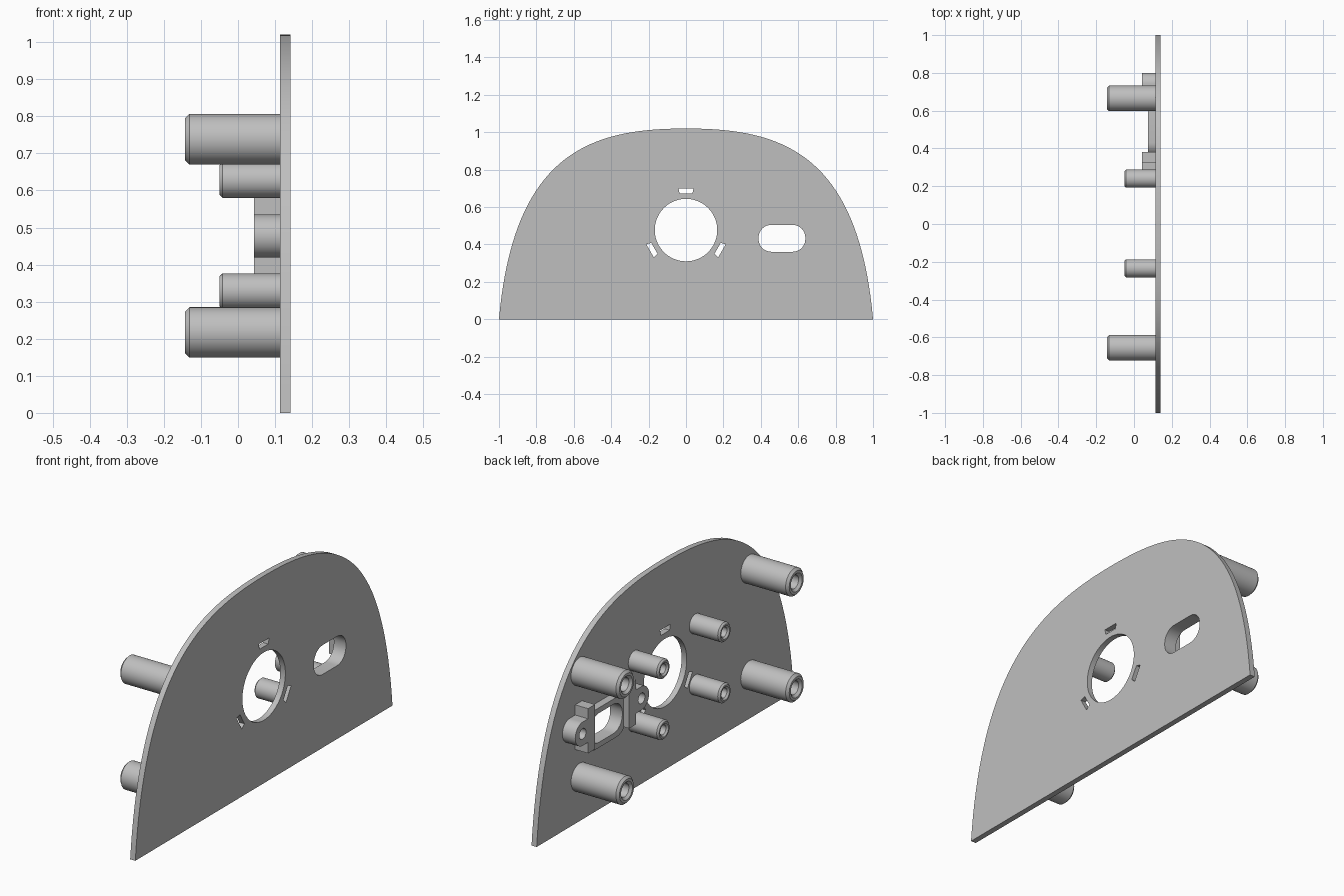
import bpy, bmesh, math
from mathutils import Matrix

cube = bpy.data.objects.get("Cube")
if cube:
    bpy.data.objects.remove(cube, do_unlink=True)

grey = bpy.data.materials.new("plain_grey")
grey.use_nodes = True
grey.diffuse_color = (0.52, 0.52, 0.52, 1)
grey.node_tree.nodes["Principled BSDF"].inputs["Base Color"].default_value = grey.diffuse_color

BACK, FRONT = 0.113, 0.141      # two faces of the panel along x
MID_Z = 0.477                   # height of the round opening
SLOT_Y, SLOT_Z = 0.513, 0.433   # centre of the oval opening


def finish(name, bm, angle=30):
    """Turn a bmesh into a shaded object."""
    bmesh.ops.remove_doubles(bm, verts=bm.verts, dist=1e-5)
    bmesh.ops.recalc_face_normals(bm, faces=bm.faces)
    mesh = bpy.data.meshes.new(name)
    bm.to_mesh(mesh)
    bm.free()
    mesh.materials.append(grey)
    obj = bpy.data.objects.new(name, mesh)
    bpy.context.collection.objects.link(obj)
    bpy.ops.object.select_all(action='DESELECT')
    obj.select_set(True)
    bpy.context.view_layer.objects.active = obj
    bpy.ops.object.shade_smooth_by_angle(angle=math.radians(angle))
    return obj


def slab(name, loops, x0, x1):
    """Extrude (y, z) loops along x; inner loops become holes."""
    curve = bpy.data.curves.new(name + "_outline", 'CURVE')
    curve.dimensions = '2D'
    curve.fill_mode = 'BOTH'
    curve.extrude = (x1 - x0) / 2
    for loop in loops:
        spline = curve.splines.new('POLY')
        spline.points.add(len(loop) - 1)
        for point, (y, z) in zip(spline.points, loop):
            point.co = (y, z, 0, 1)
        spline.use_cyclic_u = True
    helper = bpy.data.objects.new(name + "_outline", curve)
    bpy.context.collection.objects.link(helper)
    bpy.context.view_layer.update()
    deps = bpy.context.evaluated_depsgraph_get()
    mesh = bpy.data.meshes.new_from_object(helper.evaluated_get(deps))
    bm = bmesh.new()
    bm.from_mesh(mesh)
    bpy.data.objects.remove(helper, do_unlink=True)
    bpy.data.meshes.remove(mesh)
    # local x, y, z become world y, z, x
    turn = Matrix(((0, 0, 1, (x0 + x1) / 2), (1, 0, 0, 0), (0, 1, 0, 0), (0, 0, 0, 1)))
    bm.transform(turn)
    return finish(name, bm)


def arc(cy, cz, r, start=0, end=360, steps=48):
    count = steps if end - start == 360 else steps + 1
    angles = [math.radians(start + (end - start) * i / steps) for i in range(count)]
    return [(cy + r * math.cos(a), cz + r * math.sin(a)) for a in angles]


def stadium(half_w, half_h, r):
    """Rounded rectangle around the oval opening."""
    w, h = half_w - r, half_h - r
    pts = []
    for start, sy, sz in ((0, 1, 1), (90, -1, 1), (180, -1, -1), (270, 1, -1)):
        pts += arc(SLOT_Y + sy * w, SLOT_Z + sz * h, r, start, start + 90, 10)
    return pts


def post(name, y, z, radius, tip, bore):
    """Hollow post with a chamfered tip, revolved around the x axis."""
    c = radius * 0.17
    profile = [(BACK + 0.005, radius), (tip + c, radius), (tip, radius - c),
               (tip, bore * 1.35), (tip + c, bore), (BACK - 0.01, bore)]
    n = 40
    bm = bmesh.new()
    rings = [[bm.verts.new((x, y + py, z + pz)) for py, pz in arc(0, 0, r, steps=n)]
             for x, r in profile]
    for a, b in zip(rings, rings[1:]):
        for i in range(n):
            bm.faces.new((a[i], a[(i + 1) % n], b[(i + 1) % n], b[i]))
    bm.faces.new(rings[0])
    bm.faces.new(rings[-1])
    return finish(name, bm)


# Arched panel outline: one Bezier side, mirrored
ctrl = [(1, 0), (0.92, 0.9), (0.5, 1.02), (0, 1.02)]
side = []
for i in range(41):
    t = i / 40
    w = ((1 - t) ** 3, 3 * t * (1 - t) ** 2, 3 * t * t * (1 - t), t ** 3)
    side.append(tuple(sum(k * p[j] for k, p in zip(w, ctrl)) for j in (0, 1)))
outline = side + [(-y, z) for y, z in reversed(side[:-1])]

# Three small locking slots around the round opening
locks = []
for turn in (0, 120, 240):
    a = math.radians(turn)
    locks.append([(u * math.cos(a) - v * math.sin(a),
                   MID_Z + u * math.sin(a) + v * math.cos(a))
                  for u, v in ((-0.04, 0.222), (-0.034, 0.195), (0.034, 0.195), (0.04, 0.222))])

oval = stadium(0.125, 0.072, 0.068)
slab("panel", [outline, arc(0, MID_Z, 0.167, steps=72), oval] + locks, BACK, FRONT)

# Mounting posts
for side_name, big_y, small_y in (("rear", 0.665, 0.24), ("front", -0.655, -0.235)):
    for level, big_z, small_z in (("upper", 0.738, 0.628), ("lower", 0.217, 0.328)):
        post(f"{level}_{side_name}_large_post", big_y, big_z, 0.068, -0.143, 0.033)
        post(f"{level}_{side_name}_small_post", small_y, small_z, 0.048, -0.05, 0.024)

# Low rim around the oval opening
slab("oval_rim", [stadium(0.153, 0.098, 0.07), oval], 0.075, BACK + 0.005)

# Side brackets with a rounded screw ear, mirrored about the opening
for name, s in (("rear_bracket", 1), ("front_bracket", -1)):
    ear = (0.229, MID_Z)
    shape = [(0.133, 0.365), (0.187, 0.365), (0.187, MID_Z - 0.058)]
    shape += arc(*ear, 0.058, -90, 90, 24)
    shape += [(0.187, MID_Z + 0.058), (0.187, 0.585), (0.133, 0.585)]
    place = lambda loop: [(SLOT_Y + s * y, z) for y, z in loop]
    slab(name, [place(shape), place(arc(*ear, 0.026, steps=28))], 0.043, BACK + 0.005)
